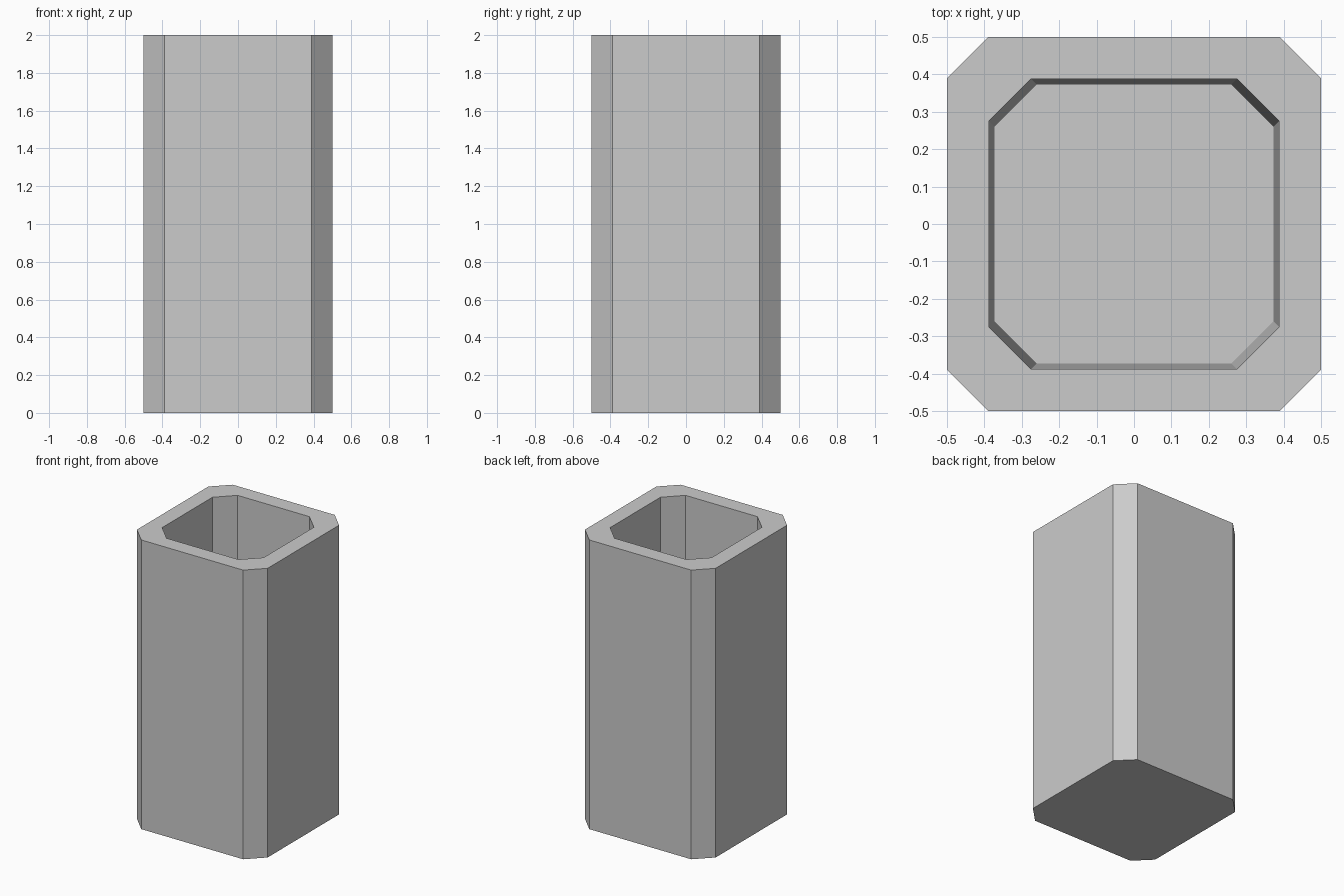
import bpy, bmesh

if "Cube" in bpy.data.objects:
    bpy.data.objects.remove(bpy.data.objects["Cube"])


def octagon(bm, half, corner, z):
    """Ring of eight vertices: a square with cut corners."""
    a, b = half, corner
    points = [(a, -b), (a, b), (b, a), (-b, a), (-a, b), (-a, -b), (-b, -a), (b, -a)]
    return [bm.verts.new((x, y, z)) for x, y in points]


# Open container: outer wall, rim, slightly tapered cavity, closed floor
bm = bmesh.new()
profile = [(0.5, 0.39, 0.0), (0.5, 0.39, 2.0), (0.388, 0.275, 2.0), (0.373, 0.26, 0.11)]
rings = [octagon(bm, *section) for section in profile]
for lower, upper in zip(rings, rings[1:]):
    for i in range(8):
        j = (i + 1) % 8
        bm.faces.new((lower[i], lower[j], upper[j], upper[i]))
bm.faces.new(rings[0][::-1])
bm.faces.new(rings[-1])
bmesh.ops.recalc_face_normals(bm, faces=bm.faces)

mesh = bpy.data.meshes.new("container")
bm.to_mesh(mesh)
bm.free()
bpy.context.collection.objects.link(bpy.data.objects.new("container", mesh))
